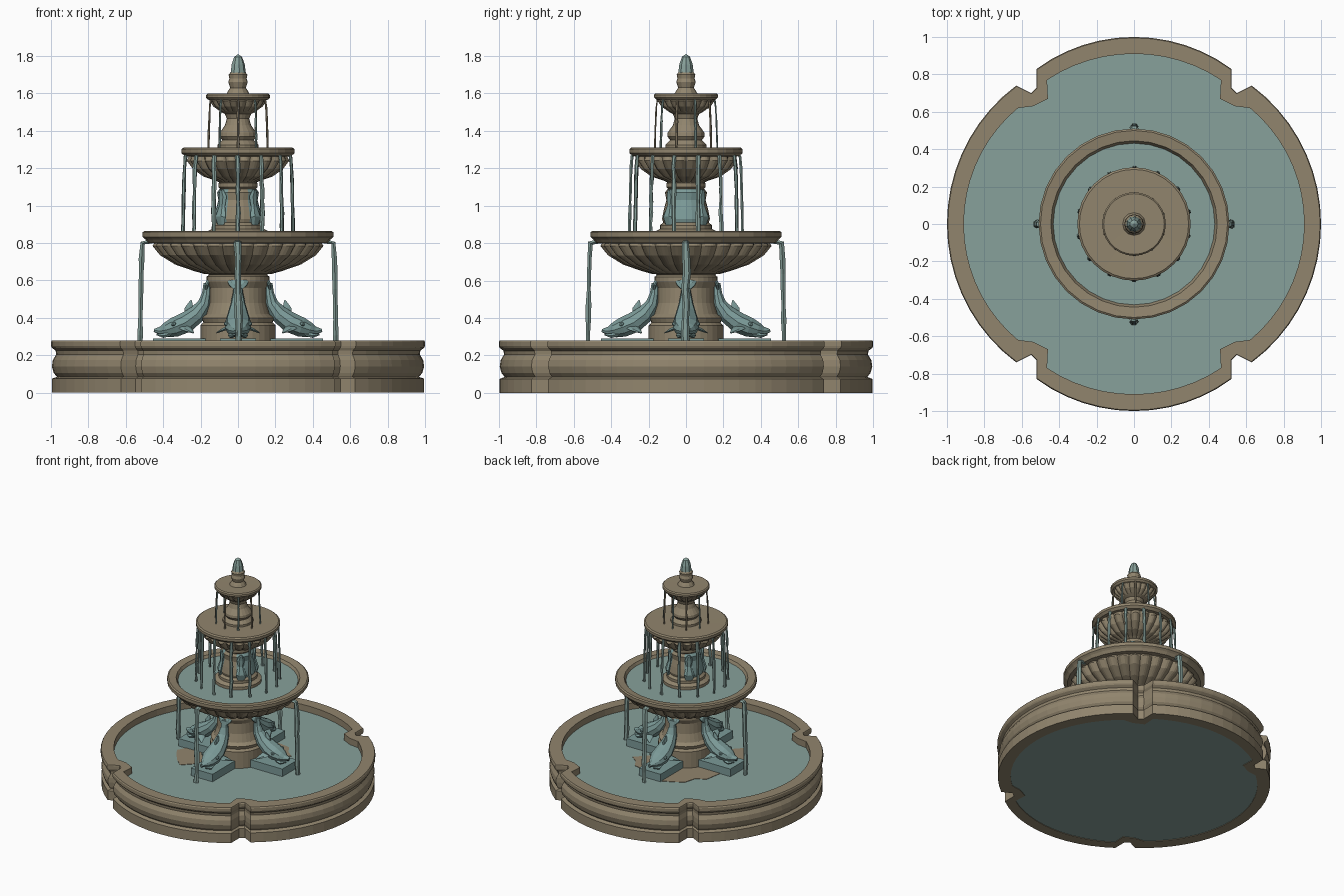
import bpy, bmesh, math, random
from mathutils import Vector, Matrix

if "Cube" in bpy.data.objects:
    bpy.data.objects.remove(bpy.data.objects["Cube"])

random.seed(4)


def material(name, rgb):
    m = bpy.data.materials.new(name)
    m.diffuse_color = (*rgb, 1)
    m.use_nodes = True
    m.node_tree.nodes["Principled BSDF"].inputs["Base Color"].default_value = m.diffuse_color
    return m


STONE = material("sandstone", (0.285, 0.235, 0.155))
WATER = material("water", (0.245, 0.355, 0.325))
BRONZE = material("verdigris", (0.20, 0.325, 0.315))


def finish(bm, name, *mats):
    bmesh.ops.remove_doubles(bm, verts=bm.verts, dist=1e-5)
    bmesh.ops.recalc_face_normals(bm, faces=bm.faces)
    me = bpy.data.meshes.new(name)
    bm.to_mesh(me)
    bm.free()
    for m in mats:
        me.materials.append(m)
    ob = bpy.data.objects.new(name, me)
    bpy.context.collection.objects.link(ob)
    return ob


def loft(bm, rings):
    """Skin a stack of equal-length point rings and cap both ends."""
    vs = [[bm.verts.new(p) for p in r] for r in rings]
    n = len(vs[0])
    for a, b in zip(vs, vs[1:]):
        for i in range(n):
            j = (i + 1) % n
            bm.faces.new((a[i], a[j], b[j], b[i]))
    bm.faces.new(vs[0])
    bm.faces.new(vs[-1])


def lathe(name, profile, mat, seg=32, flutes=0, depth=0.07):
    """Turned part; flutes add rounded lobes around the axis."""
    bm = bmesh.new()
    seg = flutes * 6 if flutes else seg
    rings = []
    for k, (r, z) in enumerate(profile):
        ring = []
        for i in range(seg):
            t = 2 * math.pi * i / seg
            rr = max(r, 1e-4)
            if flutes and 0 < k < len(profile) - 1:
                rr *= 1 + depth * (abs(math.sin(t * flutes / 2)) - 0.7)
            ring.append((rr * math.cos(t), rr * math.sin(t), z))
        rings.append(ring)
    loft(bm, rings)
    return finish(bm, name, mat)


def tube(bm, path, radii, side, n=8):
    """Tube along a path; radii are (along side vector, across it)."""
    path = [Vector(p) for p in path]
    side = Vector(side).normalized()
    rings = []
    for i, p in enumerate(path):
        d = (path[min(i + 1, len(path) - 1)] - path[max(i - 1, 0)]).normalized()
        up = d.cross(side).normalized()
        a, b = radii[i]
        rings.append([p + side * a * math.cos(2 * math.pi * k / n)
                      + up * b * math.sin(2 * math.pi * k / n) for k in range(n)])
    loft(bm, rings)


# Notched four-lobed pool outline: one quadrant, then mirrored
def outline(r, notch):
    a0 = math.atan2(notch[0][1], notch[0][0])
    a1 = math.atan2(notch[-1][1], notch[-1][0])
    r0, r1 = math.hypot(*notch[0]), math.hypot(*notch[-1])
    q = []
    for i in range(9):
        f = i / 9
        rr = r + (r0 - r) * f ** 2
        q.append((rr * math.cos(a0 * f), rr * math.sin(a0 * f)))
    q += notch
    for i in range(1, 7):
        f = i / 6
        a = a1 + (math.pi / 2 - a1) * f
        rr = r + (r1 - r) * (1 - f) ** 2
        q.append((rr * math.cos(a), rr * math.sin(a)))
    half = q + [(-x, y) for x, y in reversed(q[:-1])]
    return half + [(x, -y) for x, y in reversed(half[1:-1])]


outer = outline(1.0, [(.63, .74), (.55, .70), (.52, .73), (.52, .83)])
inner = outline(.91, [(.62, .62), (.54, .63), (.46, .67), (.465, .77)])

# Pool wall with moulded outer profile
bm = bmesh.new()
rings = [[(x * s, y * s, z) for x, y in outer] for s, z in
         [(.995, 0), (.995, .075), (.968, .085), (.985, .105), (.995, .14), (.99, .175),
          (.972, .205), (.975, .225), (.995, .24), (1, .25), (1, .272), (.995, .28)]]
rings += [[(x, y, z) for x, y in inner] for z in (.28, .0)]
loft(bm, rings)
caps = [f for f in bm.faces if len(f.verts) > 4]
bmesh.ops.delete(bm, geom=caps, context='FACES_ONLY')
n = len(outer)
bm.verts.ensure_lookup_table()
top = len(rings) - 1
for i in range(n):
    j = (i + 1) % n
    bm.faces.new([bm.verts[k] for k in (i, j, top * n + j, top * n + i)])
finish(bm, "pool_wall", STONE)

# Pool water body
bm = bmesh.new()
loft(bm, [[(x, y, z) for x, y in inner] for z in (.004, .23)])
finish(bm, "pool_water", WATER)

# Stone patch showing at the waterline around the base
bm = bmesh.new()
arc = [math.radians(135 + 11 * k) for k in range(-9, 10)]
pts = [(r * math.cos(a), r * math.sin(a))
       for a in arc for r in [random.uniform(.36, .46)]]
loft(bm, [[(x, y, z) for x, y in pts] for z in (.226, .233)])
finish(bm, "base_patch", STONE)

# Turned stone stem, bowls and rims
lathe("pedestal", [(.2, .01), (.2, .36), (.185, .375), (.195, .4), (.17, .42), (.152, .48),
                   (.15, .56), (.168, .595), (.168, .62), (.155, .63), (.19, .65)], STONE)
lathe("lower_bowl", [(.18, .635), (.23, .65), (.33, .685), (.41, .735), (.45, .785), (.44, .81)],
      STONE, flutes=32)
lathe("lower_rim", [(.42, .798), (.48, .80), (.495, .82), (.51, .833), (.51, .858), (.5, .865),
                    (.445, .858), (.425, .82)], STONE)
lathe("lower_bowl_water", [(.432, .822), (.432, .838), (0, .838)], WATER)
lathe("middle_column_foot", [(.17, .83), (.17, .86), (.14, .875), (.14, .895), (.12, .91)], STONE, 24)
column = lathe("middle_column", [(.12, .905), (.128, .93), (.118, .98), (.105, 1.03), (.112, 1.07),
                                 (.098, 1.09)], STONE, 24)
lathe("middle_column_cap", [(.09, 1.085), (.105, 1.1), (.105, 1.12), (.09, 1.13), (.1, 1.14)], STONE, 24)
lathe("middle_bowl", [(.09, 1.12), (.12, 1.135), (.18, 1.155), (.235, 1.195), (.268, 1.24), (.26, 1.275)],
      STONE, flutes=24, depth=.1)
lathe("middle_rim", [(.25, 1.262), (.285, 1.265), (.303, 1.282), (.303, 1.302), (.292, 1.31), (0, 1.308)],
      STONE)
lathe("upper_column", [(.11, 1.3), (.11, 1.325), (.095, 1.34), (.085, 1.35), (.1, 1.37), (.098, 1.39),
                       (.07, 1.43), (.06, 1.465), (.07, 1.49), (.09, 1.5)], STONE, 20)
lathe("upper_bowl", [(.065, 1.488), (.095, 1.505), (.13, 1.53), (.15, 1.56), (.145, 1.58)],
      STONE, flutes=20, depth=.09)
lathe("upper_rim", [(.14, 1.562), (.16, 1.567), (.17, 1.577), (.17, 1.592), (.162, 1.6), (0, 1.598)],
      STONE, 28)
lathe("finial", [(.062, 1.597), (.052, 1.615), (.042, 1.63), (.052, 1.66), (.046, 1.68), (.05, 1.7),
                 (.03, 1.725)], STONE, 12)
lathe("finial_jet", [(.03, 1.68), (.042, 1.71), (.036, 1.755), (.022, 1.795), (0, 1.81)], WATER, 9)

# Bronze panels on the sides of the middle column
column.data.materials.append(BRONZE)
for f in column.data.polygons:
    c = f.center
    if abs(c.x) > 0.6 * abs(c.y) and c.z < 1.085:
        f.material_index = 1
bm = bmesh.new()
for k in range(4):
    a = math.radians(45 + 90 * k)
    d = Vector((math.cos(a), math.sin(a), 0))
    tube(bm, [d * r + Vector((0, 0, z)) for r, z in
              [(.128, .895), (.135, .94), (.118, 1.0), (.115, 1.05), (.125, 1.085)]],
         [(.025, .01), (.04, .016), (.02, .014), (.03, .016), (.015, .008)], (-d.y, d.x, 0), 6)
finish(bm, "column_ornaments", BRONZE)

# Four leaping fish on plinths, facing outward
for k, where in enumerate(("right", "back", "left", "front")):
    turn = Matrix.Rotation(math.pi / 2 * k, 4, 'Z')
    bm = bmesh.new()
    # body from raised tail to snout
    tube(bm, [(.165, 0, .585), (.168, 0, .53), (.18, 0, .475), (.22, 0, .42), (.28, 0, .375),
              (.34, 0, .35), (.385, 0, .335), (.415, 0, .33), (.45, 0, .333)],
         [(.02, .02), (.028, .026), (.04, .037), (.056, .05), (.07, .058),
          (.07, .055), (.052, .042), (.03, .025), (.012, .008)], (0, 1, 0), 10)
    # dorsal fin
    tube(bm, [(.25, 0, .41), (.262, 0, .455), (.25, 0, .495)],
         [(.014, .045), (.01, .026), (.003, .004)], (0, 1, 0), 6)
    for s in (-1, 1):
        # tail fluke, flipper, lower jaw frill and eye
        tube(bm, [(.17, 0, .56), (.163, s * .035, .59), (.145, s * .06, .61)],
             [(.012, .025), (.01, .022), (.003, .004)], (1, 0, .2), 6)
        tube(bm, [(.29, s * .05, .35), (.27, s * .085, .335), (.24, s * .115, .32)],
             [(.04, .012), (.03, .009), (.005, .003)], (1, 0, 0), 6)
        tube(bm, [(.36, s * .03, .315), (.40, s * .035, .305), (.435, s * .02, .312)],
             [(.02, .014), (.018, .014), (.006, .005)], (0, 1, 0), 6)
        bmesh.ops.create_icosphere(bm, subdivisions=1, radius=.016,
                                   matrix=Matrix.Translation((.345, s * .06, .368)))
    bm.transform(turn)
    finish(bm, "fish_" + where, BRONZE)
    bm = bmesh.new()
    bmesh.ops.create_cube(bm, size=1, matrix=turn @ Matrix.Translation((.3, 0, .21))
                          @ Matrix.Diagonal((.31, .19, .16, 1)))
    for f in bm.faces:
        f.material_index = 0
    finish(bm, "plinth_" + where, BRONZE)


# Falling water from each bowl
def streams(name, count, r, z_top, z_low, width, start, mats):
    groups = [bmesh.new() for _ in mats]
    for k in range(count):
        a = start + 2 * math.pi * k / count
        d, t = Vector((math.cos(a), math.sin(a), 0)), Vector((-math.sin(a), math.cos(a), 0))
        path, radii = [d * (r - 3 * width) + Vector((0, 0, z_top))], [(width, width * .7)]
        for i in range(8):
            f = i / 7
            path.append(d * (r - .01 + .014 * f ** .5) + t * random.uniform(-.25, .25) * width
                        + Vector((0, 0, z_top - .01 + (z_low - z_top) * f)))
            w = width * random.uniform(.75, 1.2)
            radii.append((w, w * .75))
        tube(groups[k % len(mats)], path, radii, t, 6)
    for bm, m in zip(groups, mats):
        finish(bm, name + "_" + m.name, m)


streams("lower_streams", 4, .52, .81, .235, .02, 0, [WATER])
streams("middle_streams", 14, .298, 1.275, .85, .012, math.pi / 2, [WATER])
streams("upper_streams", 10, .163, 1.575, 1.305, .007, math.pi / 2, [WATER, STONE])
